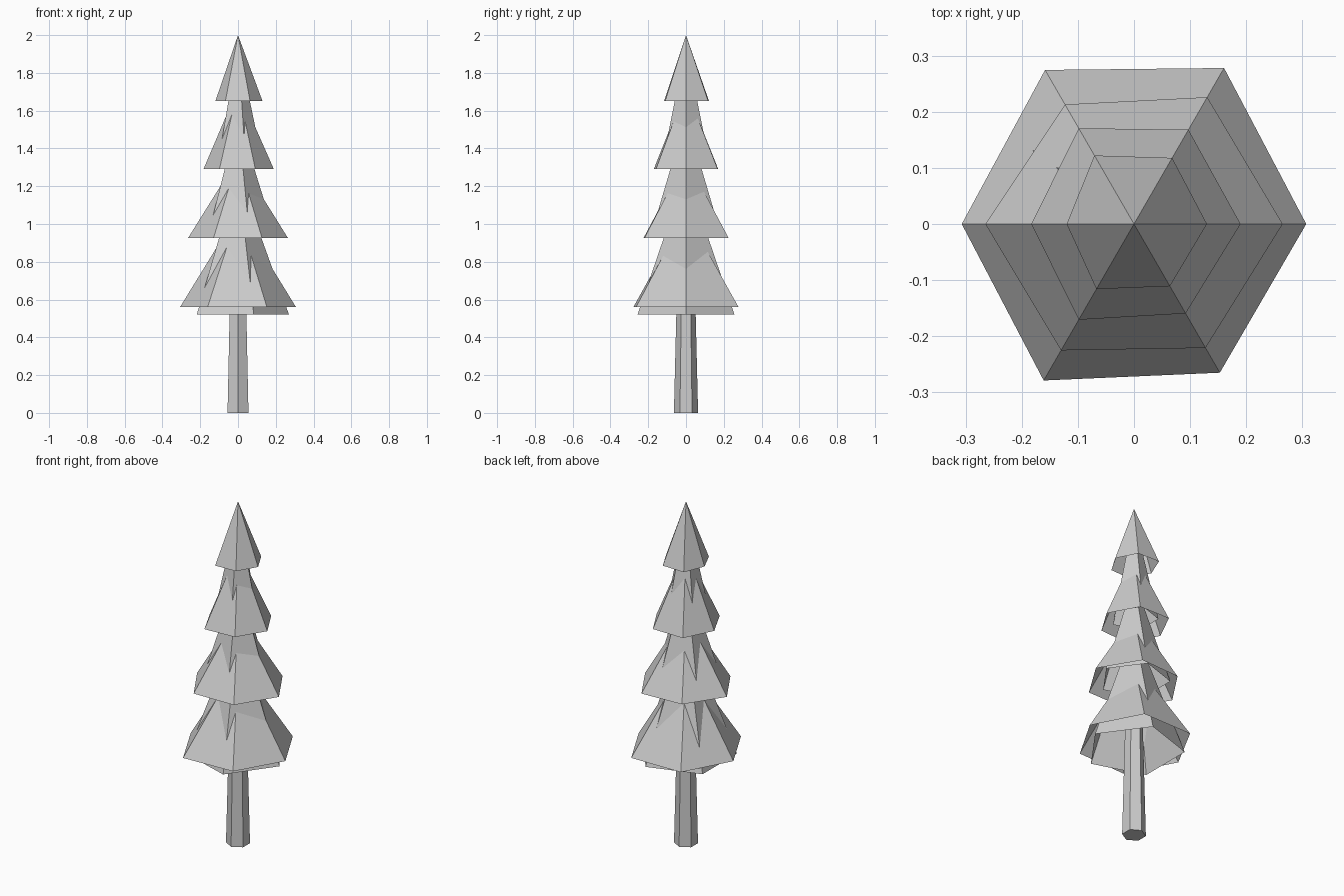
import bpy
import bmesh
from math import cos, sin, tau

cube = bpy.data.objects.get("Cube")
if cube:
    bpy.data.objects.remove(cube, do_unlink=True)

# One plain grey for the whole tree
grey = bpy.data.materials.new("plain grey")
grey.use_nodes = True
colour = (0.6, 0.6, 0.6, 1)
grey.diffuse_color = colour
grey.node_tree.nodes["Principled BSDF"].inputs["Base Color"].default_value = colour


def ring(bm, radii, z, turn=0):
    n = len(radii)
    return [bm.verts.new((r * cos(tau * (i + turn) / n), r * sin(tau * (i + turn) / n), z))
            for i, r in enumerate(radii)]


def finish(bm, name):
    mesh = bpy.data.meshes.new(name)
    bm.to_mesh(mesh)
    bm.free()
    mesh.materials.append(grey)
    obj = bpy.data.objects.new(name, mesh)
    bpy.context.collection.objects.link(obj)
    return obj


def open_cone(name, radii, base, tip):
    """Flat-sided cone without a floor."""
    bm = bmesh.new()
    rim = ring(bm, radii, base)
    apex = bm.verts.new((0, 0, tip))
    for a, b in zip(rim, rim[1:] + rim[:1]):
        bm.faces.new((a, b, apex))
    return finish(bm, name)


# Wide six-sided branch skirts with slightly uneven rims
skirts = [
    ("bottom", 0.56, 1.06, (.307, .321, .317, .307, .322, .306)),
    ("lower", 0.925, 1.35, (.265, .261, .246, .265, .26, .255)),
    ("upper", 1.29, 1.72, (.19, .194, .197, .183, .197, .184)),
    ("top", 1.65, 2.0, (.13, .136, .141, .12, .134, .128)),
]
for level, base, tip, radii in skirts:
    open_cone(level + "_branches", radii, base, tip)

# Narrow five-sided cones whose ridges poke through the skirts
cores = [
    ("bottom", 0.52, 1.27, 0.27),
    ("lower", 0.95, 1.57, 0.193),
    ("upper", 1.33, 1.95, 0.13),
]
for level, base, tip, radius in cores:
    open_cone(level + "_inner_branches", [radius] * 5, base, tip)

# Tapered six-sided trunk running up inside the branches
bm = bmesh.new()
foot = ring(bm, [0.064] * 6, 0, 0.5)
head = ring(bm, [0.042] * 6, 0.9, 0.5)
for i in range(6):
    j = (i + 1) % 6
    bm.faces.new((foot[i], foot[j], head[j], head[i]))
bm.faces.new(foot[::-1])
bm.faces.new(head)
finish(bm, "trunk")
